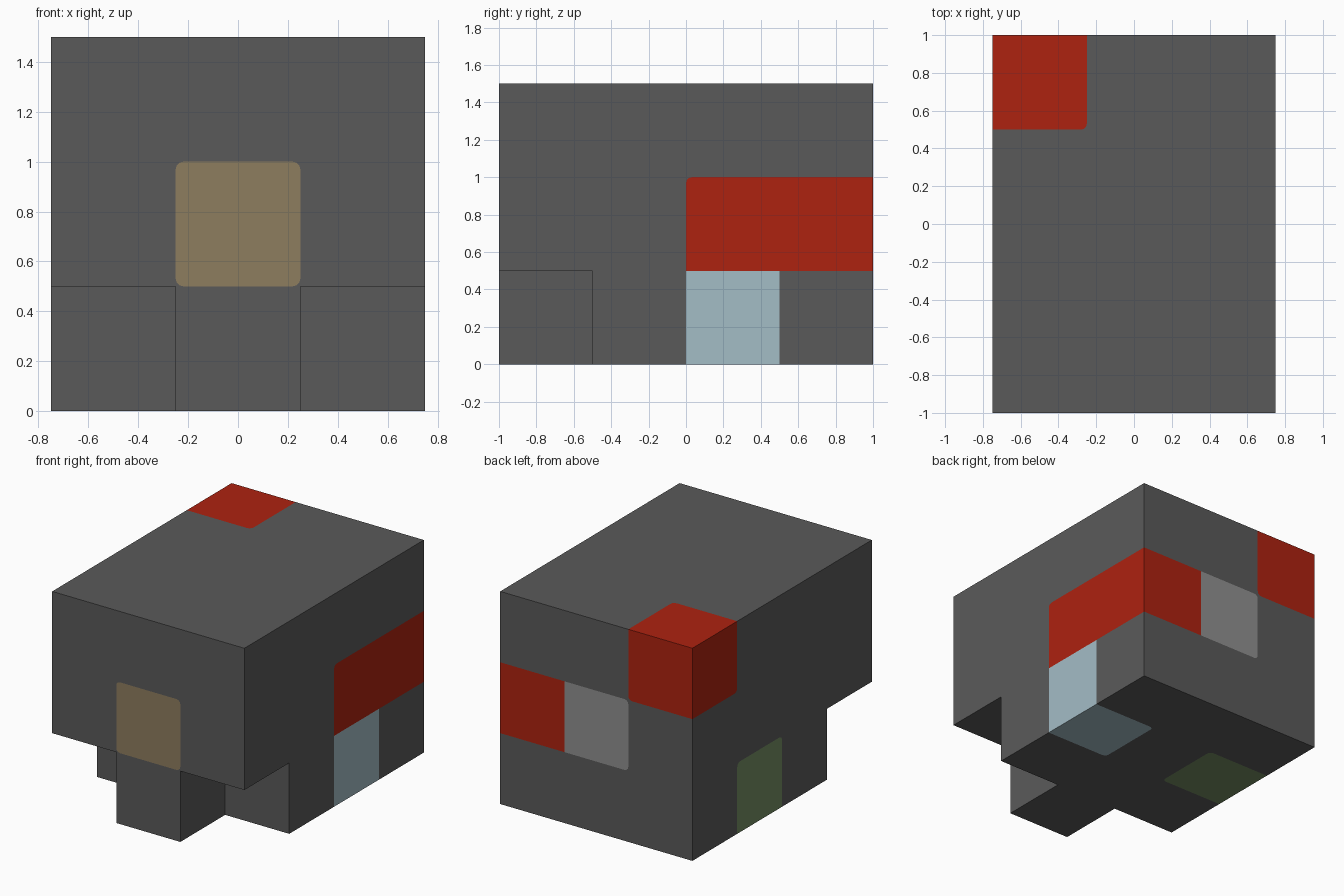
import bpy, bmesh, math
from itertools import product
from mathutils import Vector

cube = bpy.data.objects.get("Cube")
if cube:
    bpy.data.objects.remove(cube, do_unlink=True)

CELL = 0.5
ORIGIN = Vector((-0.75, -1.0, 0.0))
RADIUS = 0.03      # rounding of the coloured patches
STEPS = 3

COLOURS = {
    "dark_grey": (0.102, 0.102, 0.102),
    "red": (0.423, 0.016, 0.005),
    "tan": (0.270, 0.205, 0.112),
    "pale_blue": (0.371, 0.509, 0.565),
    "light_grey": (0.279, 0.279, 0.279),
    "green": (0.178, 0.266, 0.127),
}
NAMES = list(COLOURS)


def make_material(name, rgb):
    mat = bpy.data.materials.new(name)
    mat.use_nodes = True
    mat.diffuse_color = (*rgb, 1)
    shader = mat.node_tree.nodes["Principled BSDF"]
    shader.inputs["Base Color"].default_value = (*rgb, 1)
    shader.inputs["Roughness"].default_value = 0.9
    return mat


# Block layout: full box with the two lower front corners left out
cells = {c: "dark_grey" for c in product(range(3), range(4), range(3))
         if not (c[1] == 0 and c[2] == 0 and c[0] != 1)}
cells.update({
    (1, 0, 1): "tan",
    (0, 3, 2): "red",
    (2, 2, 1): "red",
    (2, 3, 1): "red",
    (1, 3, 1): "light_grey",
    (2, 2, 0): "pale_blue",
    (0, 2, 0): "green",
})

bm = bmesh.new()


def add_face(points, colour, flip):
    if flip:
        points = points[::-1]
    face = bm.faces.new([bm.verts.new(p) for p in points])
    face.material_index = NAMES.index(colour)


def step(cell, axis, amount):
    moved = list(cell)
    moved[axis] += amount
    return tuple(moved)


def build_side(cell, axis, side):
    """One outer square; patch corners surrounded by grey are rounded."""
    colour = cells[cell]
    ua, va = (axis + 1) % 3, (axis + 2) % 3
    u, v, n = Vector(), Vector(), Vector()
    u[ua] = v[va] = 1
    n[axis] = side
    centre = ORIGIN + (Vector(cell) + Vector((0.5, 0.5, 0.5)) + n / 2) * CELL
    outline = []
    for i, (su, sv) in enumerate(((1, 1), (-1, 1), (-1, -1), (1, -1))):
        corner = centre + (u * su + v * sv) * CELL / 2
        beside = [cells.get(step(cell, ua, su)), cells.get(step(cell, va, sv))]
        if colour == "dark_grey" or beside != ["dark_grey", "dark_grey"]:
            outline.append(corner)
            continue
        pivot = corner - (u * su + v * sv) * RADIUS
        arc = []
        for k in range(STEPS + 1):
            a = math.pi / 2 * (i + k / STEPS)
            arc.append(pivot + (u * math.cos(a) + v * math.sin(a)) * RADIUS)
        outline += arc
        add_face([corner] + arc[::-1], "dark_grey", side < 0)
    add_face(outline, colour, side < 0)


# Outer skin of the blocks
for cell in cells:
    for axis, side in product(range(3), (-1, 1)):
        if step(cell, axis, side) not in cells:
            build_side(cell, axis, side)

bmesh.ops.remove_doubles(bm, verts=bm.verts[:], dist=0.0001)
mesh = bpy.data.meshes.new("block_body")
bm.to_mesh(mesh)
bm.free()
for name, rgb in COLOURS.items():
    mesh.materials.append(make_material(name, rgb))
body = bpy.data.objects.new("block_body", mesh)
bpy.context.collection.objects.link(body)
